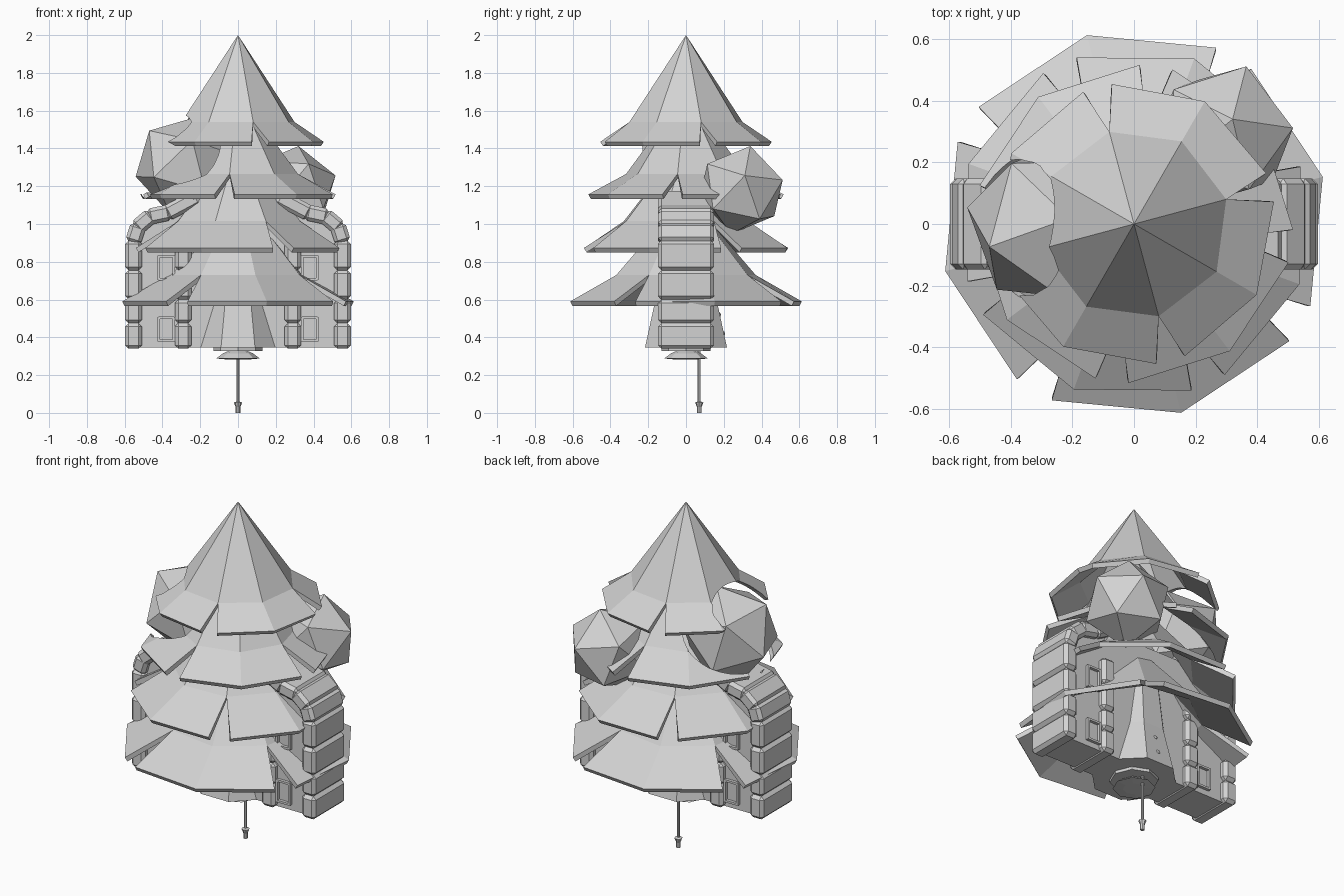
import bpy, bmesh, math
from mathutils import Matrix, Vector

if "Cube" in bpy.data.objects:
    bpy.data.objects.remove(bpy.data.objects["Cube"])

grey = bpy.data.materials.new("plain_grey")
grey.use_nodes = True
COLOUR = (0.65, 0.65, 0.65, 1)
grey.diffuse_color = COLOUR
grey.node_tree.nodes["Principled BSDF"].inputs["Base Color"].default_value = COLOUR


def add_object(name, bm):
    bmesh.ops.recalc_face_normals(bm, faces=bm.faces)
    mesh = bpy.data.meshes.new(name)
    bm.to_mesh(mesh)
    bm.free()
    mesh.materials.append(grey)
    obj = bpy.data.objects.new(name, mesh)
    bpy.context.collection.objects.link(obj)
    return obj


def polar(radius, degrees, z):
    a = math.radians(degrees)
    return Vector((radius * math.cos(a), radius * math.sin(a), z))


def add_box(bm, centre, size, tilt=0):
    matrix = (Matrix.Translation(centre) @ Matrix.Rotation(tilt, 4, "Y")
              @ Matrix.Diagonal((*size, 1)))
    bmesh.ops.create_cube(bm, size=1, matrix=matrix)


def lathe(name, profile, sides, centre=(0, 0), turn=0):
    # Closed faceted solid turned around a vertical axis
    bm = bmesh.new()
    offset = Vector((*centre, 0))
    rings = [[bm.verts.new(polar(r, turn + 360 * i / sides, z) + offset)
              for i in range(sides)] for r, z in profile]
    for low, high in zip(rings, rings[1:]):
        for i in range(sides):
            j = (i + 1) % sides
            bm.faces.new((low[i], low[j], high[j], high[i]))
    bm.faces.new(rings[0])
    bm.faces.new(rings[-1])
    return add_object(name, bm)


def foliage_tier(name, rim, middle, apex, turn):
    # Eight-sided cone whose flared skirt is slit into four flaps
    bm = bmesh.new()
    tip = bm.verts.new((0, 0, apex))
    ring = [bm.verts.new(polar(middle[0], turn + 45 * i, middle[1])) for i in range(8)]
    for i in range(8):
        bm.faces.new((ring[i], ring[(i + 1) % 8], tip))
    for flap in range(0, 8, 2):
        edge = [bm.verts.new(polar(rim[0], turn + 45 * flap + a, rim[1]))
                for a in (-39, 0, 39)]
        upper = [ring[flap - 1], ring[flap], ring[flap + 1]]
        for k in range(2):
            bm.faces.new((edge[k], edge[k + 1], upper[k + 1], upper[k]))
    obj = add_object(name, bm)
    solid = obj.modifiers.new("thickness", "SOLIDIFY")
    solid.thickness = 0.027
    solid.offset = -1
    return obj


top = foliage_tier("top_foliage", (0.46, 1.435), (0.31, 1.54), 2.0, 60)
upper = foliage_tier("upper_foliage", (0.517, 1.157), (0.32, 1.265), 1.70, 37)
foliage_tier("lower_foliage", (0.572, 0.873), (0.35, 1.015), 1.44, 70)
foliage_tier("bottom_foliage", (0.632, 0.59), (0.38, 0.73), 1.16, 104)

# Trunk and its little knobs
lathe("trunk", [(0.235, 0.345), (0.175, 0.6), (0.13, 1.0)], 8, turn=22.5)
for z in (0.42, 0.52):
    bm = bmesh.new()
    bmesh.ops.create_icosphere(bm, subdivisions=2, radius=0.014,
                               matrix=Matrix.Translation((0, 0.21 - (z - 0.345) * 0.22, z)))
    add_object("trunk_knob", bm)


# Large faceted baubles, aimed by one corner and a neighbouring corner
def bauble(name, radius, centre, corner, neighbour):
    axis = Vector(corner).normalized()
    near = Vector(neighbour)
    across = (near - axis * near.dot(axis)).normalized()
    turn = Matrix((across, axis.cross(across), axis)).transposed().to_4x4()
    bm = bmesh.new()
    bmesh.ops.create_icosphere(bm, subdivisions=1, radius=radius,
                               matrix=Matrix.Translation(centre) @ turn)
    add_object(name, bm)


POCKET = (-0.285, -0.005, 1.31)
bauble("right_bauble", 0.27, POCKET, (-0.96, 0.22, -0.22), (-0.2, -0.97, -0.15))
bauble("left_bauble", 0.24, (0.29, 0.29, 1.18), (0.03, 0.05, 0.23), (0.22, 0.02, 0.07))

# Round pocket in the foliage around the right bauble
bm = bmesh.new()
bmesh.ops.create_uvsphere(bm, u_segments=32, v_segments=16, radius=0.275,
                          matrix=Matrix.Translation(POCKET))
cutter = add_object("pocket_cutter", bm)
cutter.hide_render = True
cutter.hide_viewport = True
for tier in (top, upper):
    cut = tier.modifiers.new("pocket", "BOOLEAN")
    cut.operation = "DIFFERENCE"
    cut.solver = "EXACT"
    cut.object = cutter

# House wall across the whole width, with sloping shoulders
bm = bmesh.new()
half = [(0.55, 0.345), (0.55, 0.913), (0.49, 1.0), (0.37, 1.03), (0.2, 1.1)]
outline = half + [(-x, z) for x, z in reversed(half)]
face = bm.faces.new([bm.verts.new((x, -0.11, z)) for x, z in outline])
grown = bmesh.ops.extrude_face_region(bm, geom=[face])["geom"]
moved = [v for v in grown if isinstance(v, bmesh.types.BMVert)]
bmesh.ops.translate(bm, verts=moved, vec=(0, 0.22, 0))
add_object("house_wall", bm)

# Block pillars, block shoulders and windows on both sides
LEVELS = [0.34, 0.475, 0.6, 0.755, 0.913]
SHOULDER = [(0.553, 0.913), (0.53, 0.985), (0.465, 1.04), (0.37, 1.06), (0.22, 1.14)]
for side, label in ((1, "left"), (-1, "right")):
    bm = bmesh.new()
    for x in (0.29, 0.553):
        for low, high in zip(LEVELS, LEVELS[1:]):
            add_box(bm, (side * x, 0, (low + high) / 2), (0.088, 0.295, high - low))
    for (xa, za), (xb, zb) in zip(SHOULDER, SHOULDER[1:]):
        run, rise = side * (xb - xa), zb - za
        add_box(bm, (side * (xa + xb) / 2, 0, (za + zb) / 2),
                (math.hypot(run, rise) + 0.025, 0.295, 0.085), -math.atan2(rise, run))
    blocks = add_object(label + "_stone_blocks", bm)
    bevel = blocks.modifiers.new("bevel", "BEVEL")
    bevel.width = 0.018
    bevel.segments = 1

    bm = bmesh.new()
    for y in (-0.115, 0.115):
        for z in (0.443, 0.768):
            for s in (-1, 1):
                add_box(bm, (side * (0.38 + s * 0.04), y, z), (0.012, 0.025, 0.13))
                add_box(bm, (side * 0.38, y, z + s * 0.06), (0.08, 0.025, 0.012))
    add_object(label + "_window_frames", bm)

# Base plate, dome and hanging rod
lathe("base_plate", [(0.13, 0.328), (0.13, 0.345)], 8)
lathe("base_dome", [(0.06, 0.283), (0.115, 0.288), (0.08, 0.315), (0.04, 0.332)], 8)
lathe("rod", [(0.012, 0), (0.012, 0.03), (0.022, 0.055), (0.008, 0.06), (0.008, 0.33)],
      8, centre=(0, 0.07))
